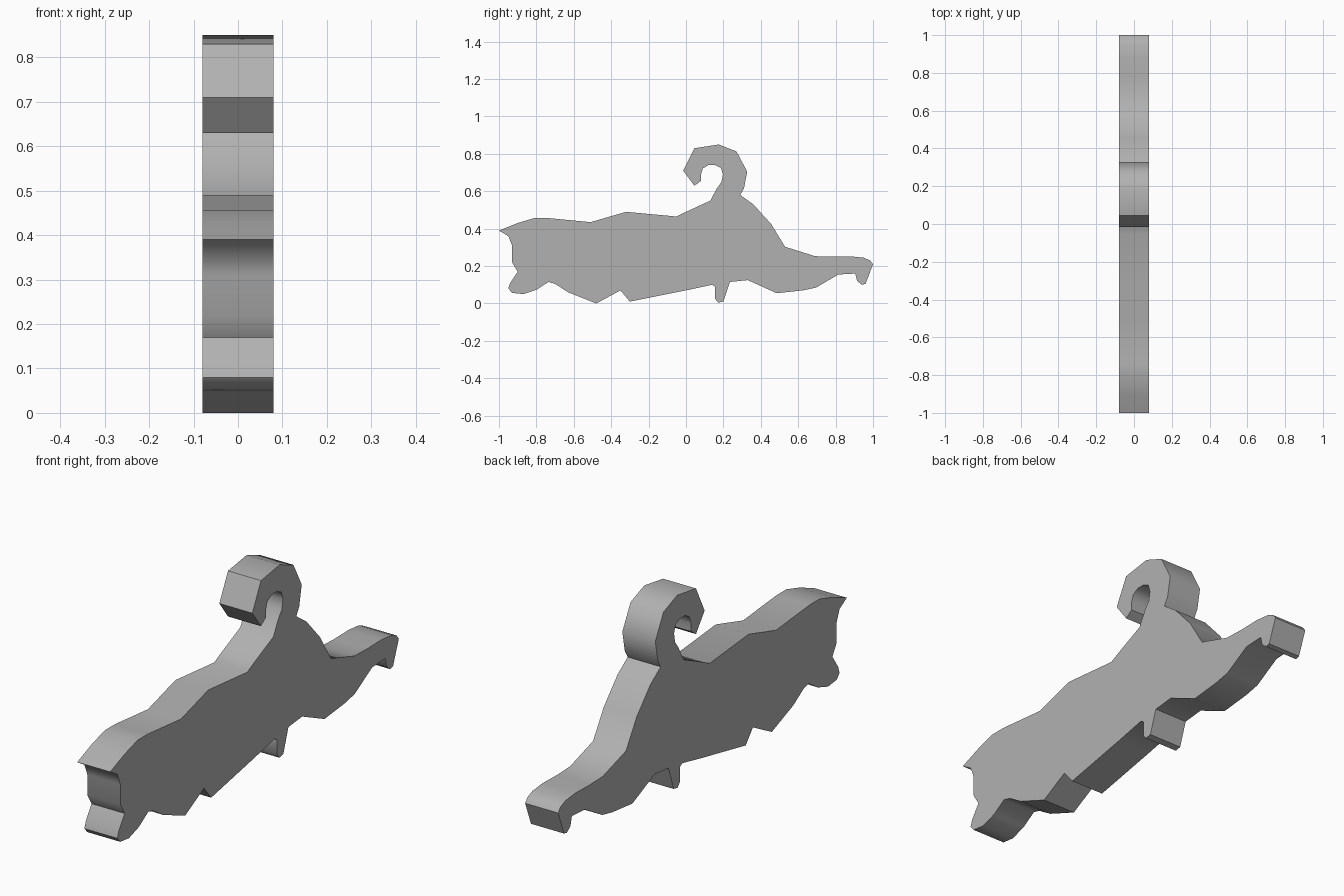
import bpy, bmesh, math

if "Cube" in bpy.data.objects:
    bpy.data.objects.remove(bpy.data.objects["Cube"])

HALF = 0.08  # half thickness along x

# Side silhouette in (y, z), clockwise as seen from the right
back_edge = [(-1, .39), (-.9, .43), (-.81, .457), (-.74, .457), (-.51, .435),
             (-.32, .49), (-.05, .465), (0, .49), (.13, .55)]
hook_inner = [(.165, .615), (.19, .65), (.197, .69), (.187, .725), (.155, .74),
              (.12, .74), (.09, .722), (.08, .69), (.08, .655)]
hook_outer = [(.045, .63), (-.015, .71), (.045, .83), (.175, .85), (.27, .813),
              (.327, .705), (.31, .615), (.29, .58)]
slope_and_snout = [(.36, .53), (.455, .425), (.53, .303), (.69, .253), (.78, .25),
                   (.88, .252), (.95, .245), (.985, .23), (1, .21), (.96, .105),
                   (.94, .1), (.915, .12), (.905, .16), (.815, .155)]
belly_front = [(.695, .085), (.625, .07), (.485, .055), (.33, .125), (.235, .115)]
peg = [(.2, .01), (.172, .005), (.155, .025), (.155, .09), (.14, .1)]
belly_rear = [(0, .07), (-.3, .01), (-.35, .07), (-.48, 0), (-.63, .06),
              (-.7, .105), (-.735, .115)]
rear_foot = [(-.8, .073), (-.87, .05), (-.93, .057), (-.95, .08), (-.94, .11),
             (-.9, .17), (-.93, .22), (-.93, .31), (-.95, .36)]
outline = (back_edge + hook_inner + hook_outer + slope_and_snout
           + belly_front + peg + belly_rear + rear_foot)


def extrude_plate(name, points, half):
    """Solid plate from a closed (y, z) outline, centred on x = 0."""
    bm = bmesh.new()
    cap = bm.faces.new([bm.verts.new((-half, y, z)) for y, z in points])
    geom = bmesh.ops.extrude_face_region(bm, geom=[cap], use_keep_orig=True)["geom"]
    moved = [g for g in geom if isinstance(g, bmesh.types.BMVert)]
    bmesh.ops.translate(bm, verts=moved, vec=(2 * half, 0, 0))
    bmesh.ops.recalc_face_normals(bm, faces=bm.faces[:])
    mesh = bpy.data.meshes.new(name)
    bm.to_mesh(mesh)
    bm.free()
    obj = bpy.data.objects.new(name, mesh)
    bpy.context.collection.objects.link(obj)
    return obj


# Hooked plate, with soft shading over the shallower bends only
plate = extrude_plate("hooked_plate", outline, HALF)
bpy.context.view_layer.objects.active = plate
plate.select_set(True)
bpy.ops.object.shade_smooth_by_angle(angle=math.radians(50))

# Dark grey finish
grey = bpy.data.materials.new("dark_grey")
grey.diffuse_color = (0.44, 0.44, 0.44, 1)
grey.use_nodes = True
grey.node_tree.nodes["Principled BSDF"].inputs["Base Color"].default_value = grey.diffuse_color
plate.data.materials.append(grey)
